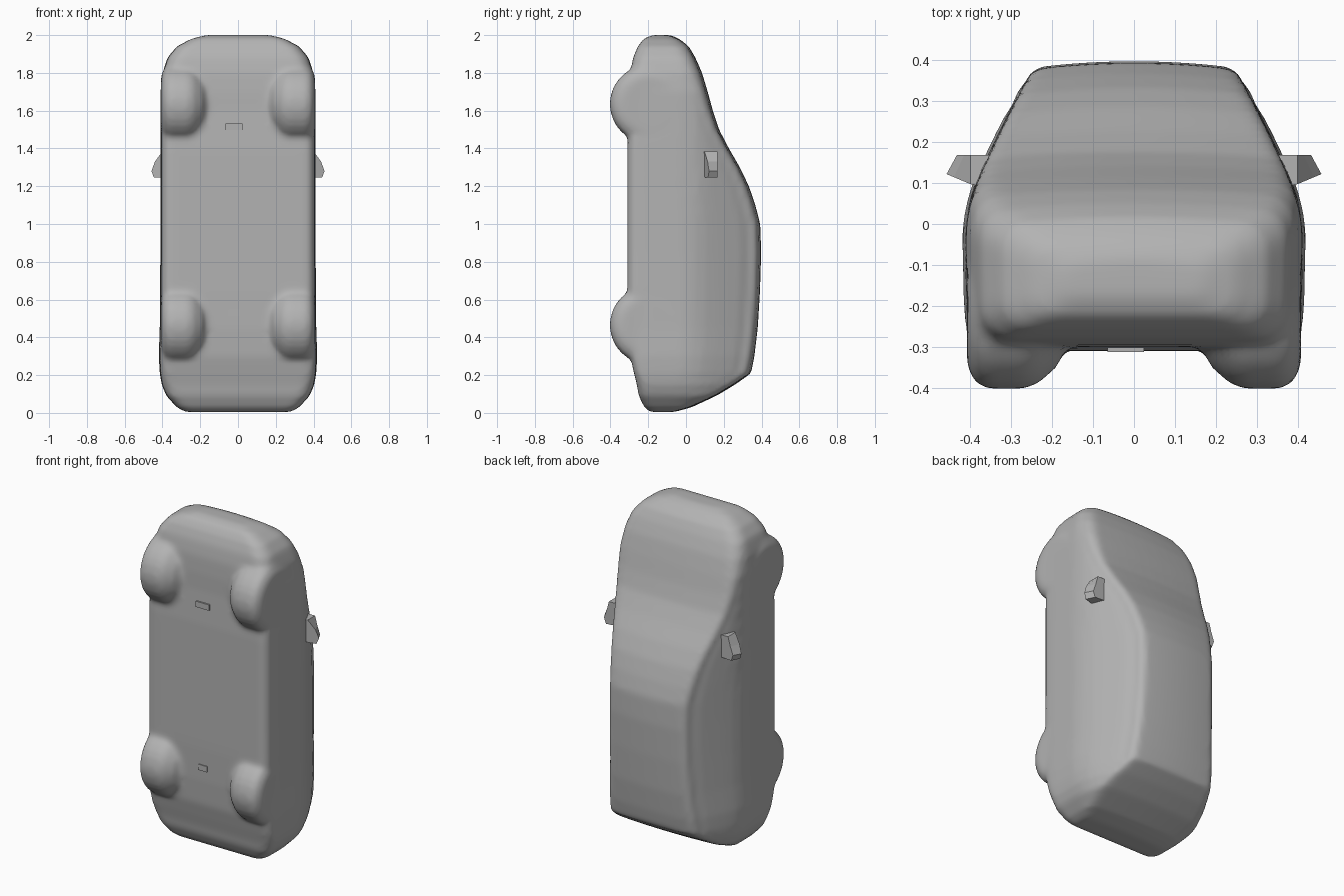
import bpy, bmesh, math
from mathutils import Matrix, Vector

cube = bpy.data.objects.get("Cube")
if cube:
    bpy.data.objects.remove(cube, do_unlink=True)

grey = bpy.data.materials.new("plain grey")
grey.use_nodes = True
COLOUR = (0.45, 0.45, 0.45, 1)
grey.diffuse_color = COLOUR
grey.node_tree.nodes["Principled BSDF"].inputs["Base Color"].default_value = COLOUR


def interp(table, v):
    """Piecewise linear lookup in a list of (key, value) pairs."""
    for (a, p), (b, q) in zip(table, table[1:]):
        if v <= b:
            return p + (q - p) * max(0, (v - a) / (b - a))
    return table[-1][1]


def make_object(name, bm):
    bmesh.ops.recalc_face_normals(bm, faces=bm.faces)
    mesh = bpy.data.meshes.new(name)
    bm.to_mesh(mesh)
    bm.free()
    mesh.materials.append(grey)
    ob = bpy.data.objects.new(name, mesh)
    bpy.context.collection.objects.link(ob)
    return ob


# Car standing on its tail: nose at z = 2, underside facing -y, roof facing +y
# Stations: z, underside y, roof y, half width, corner radius
STATIONS = [
    (0.005, -0.19, -0.06, 0.28, 0.03), (0.03, -0.22, 0.03, 0.325, 0.05),
    (0.09, -0.25, 0.16, 0.38, 0.06), (0.15, -0.26, 0.26, 0.405, 0.06),
    (0.21, -0.275, 0.345, 0.415, 0.05), (0.30, -0.295, 0.362, 0.42, 0.05),
    (0.45, -0.305, 0.38, 0.415, 0.05), (0.65, -0.31, 0.392, 0.413, 0.05),
    (0.85, -0.31, 0.398, 0.412, 0.05), (1.0, -0.31, 0.393, 0.412, 0.05),
    (1.1, -0.31, 0.367, 0.412, 0.05), (1.2, -0.31, 0.333, 0.412, 0.05),
    (1.3, -0.31, 0.285, 0.412, 0.05), (1.4, -0.31, 0.227, 0.412, 0.05),
    (1.5, -0.305, 0.175, 0.412, 0.05), (1.6, -0.30, 0.142, 0.412, 0.06),
    (1.7, -0.30, 0.115, 0.412, 0.07), (1.8, -0.295, 0.085, 0.40, 0.08),
    (1.88, -0.28, 0.05, 0.375, 0.08), (1.94, -0.255, 0.015, 0.325, 0.07),
    (1.98, -0.225, -0.035, 0.25, 0.05), (2.0, -0.18, -0.08, 0.17, 0.03),
]
# Side profile: how the flanks lean in towards the roof
FLANK = [(-0.32, 0.97), (-0.2, 0.99), (-0.02, 1.0), (0.06, 0.975), (0.12, 0.92),
         (0.2, 0.83), (0.3, 0.71), (0.36, 0.63), (0.4, 0.58)]


def half_section(yb, yt, w, r):
    """Right half outline from the underside centre round to the roof centre."""
    pts = []
    xb, xt = w * interp(FLANK, yb + r), w * interp(FLANK, yt - r)
    for i in range(4):
        pts.append(((xb - r) * i / 4, yb))
    for i in range(5):
        a = math.pi / 2 * i / 4
        pts.append((xb - r + r * math.sin(a), yb + r - r * math.cos(a)))
    for i in range(1, 10):
        y = yb + r + (yt - yb - 2 * r) * i / 10
        pts.append((w * interp(FLANK, y), y))
    for i in range(5):
        a = math.pi / 2 * i / 4
        pts.append((xt - r + r * math.cos(a), yt - 0.012 - r + r * math.sin(a)))
    for i in range(3, -1, -1):
        f = i / 4
        pts.append(((xt - r) * f, yt - 0.012 * f * f))
    return pts


# Body shell lofted through the stations
bm = bmesh.new()
rings = []
for z, yb, yt, w, r in STATIONS:
    half = half_section(yb, yt, w, r)
    outline = half + [(-x, y) for x, y in half[-2:0:-1]]
    rings.append([bm.verts.new((x, y, z)) for x, y in outline])
for a, b in zip(rings, rings[1:]):
    n = len(a)
    for i in range(n):
        bm.faces.new((a[i], a[(i + 1) % n], b[(i + 1) % n], b[i]))
bm.faces.new(rings[0])
bm.faces.new(rings[-1])

# Wheels: rounded drums with soft inner arches, melted into the underside
for side in (-1, 1):
    for zc in (0.465, 1.635):
        drum = [(0.16, 0.0), (0.16, 0.10), (0.19, 0.155), (0.235, 0.195), (0.27, 0.207),
                (0.36, 0.207), (0.39, 0.19), (0.408, 0.15), (0.408, 0.0)]
        loops = [[bm.verts.new((side * x, -0.196 + rad * math.sin(t * math.tau / 32),
                                zc + rad * math.cos(t * math.tau / 32)))
                  for t in range(32)] for x, rad in drum[1:-1]]
        for a, b in zip(loops, loops[1:]):
            for i in range(32):
                bm.faces.new((a[i], a[(i + 1) % 32], b[(i + 1) % 32], b[i]))
        bm.faces.new(loops[0])
        bm.faces.new(loops[-1])
body = make_object("car_body", bm)
remesh = body.modifiers.new("melt", 'REMESH')
remesh.mode = 'VOXEL'
remesh.voxel_size = 0.016
remesh.use_smooth_shade = True
smooth = body.modifiers.new("soften", 'SMOOTH')
smooth.factor = 0.5
smooth.iterations = 5

# Door mirrors: faceted wedges
MIRROR = [(0.34, 1.25), (0.445, 1.245), (0.458, 1.28), (0.44, 1.33), (0.40, 1.385), (0.34, 1.385)]
for name, side in (("left_mirror", 1), ("right_mirror", -1)):
    bm = bmesh.new()
    low = [bm.verts.new((side * x, 0.085 + max(0, x - 0.37) * 0.42, z)) for x, z in MIRROR]
    top = [bm.verts.new((side * (x - (0.025 if x > 0.42 else 0)), 0.168, z)) for x, z in MIRROR]
    bm.faces.new(low)
    bm.faces.new(top)
    for i in range(6):
        j = (i + 1) % 6
        bm.faces.new((low[i], low[j], top[j], top[i]))
    make_object(name, bm)

# Small tabs under the floor
for name, z, width in (("front_floor_tab", 1.515, 0.09), ("rear_floor_tab", 0.53, 0.06)):
    bm = bmesh.new()
    bmesh.ops.create_cube(bm, size=1, matrix=Matrix.Translation(Vector((-0.02, -0.298, z)))
                          @ Matrix.Diagonal((width, 0.03, 0.035, 1)))
    make_object(name, bm)
